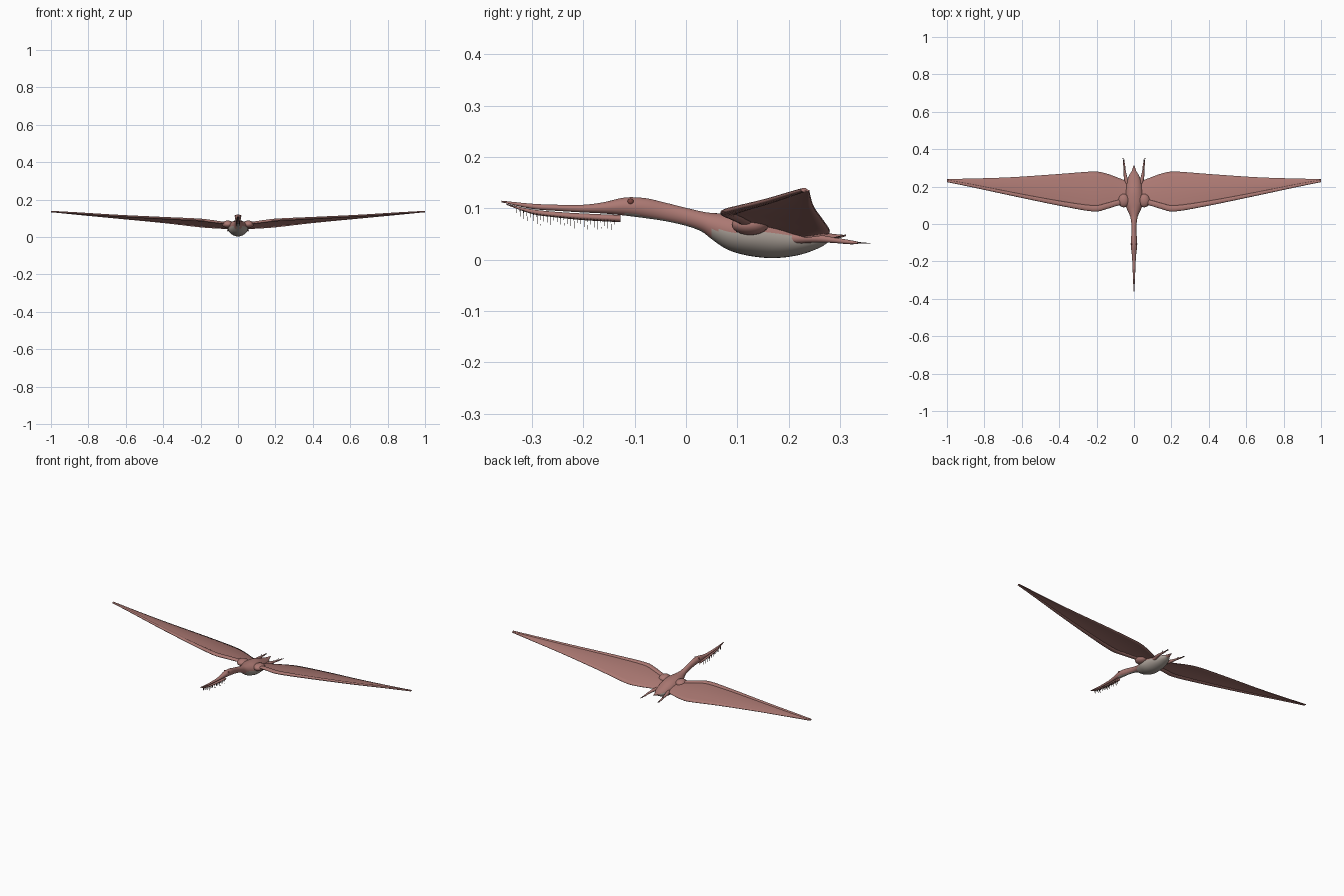
import bpy, bmesh, math, random
from mathutils import Matrix, Vector

if "Cube" in bpy.data.objects:
    bpy.data.objects.remove(bpy.data.objects["Cube"], do_unlink=True)
random.seed(4)


def material(name, r, g, b):
    mat = bpy.data.materials.new(name)
    mat.use_nodes = True
    mat.diffuse_color = (r, g, b, 1)
    shader = mat.node_tree.nodes["Principled BSDF"]
    shader.inputs["Base Color"].default_value = (r, g, b, 1)
    shader.inputs["Roughness"].default_value = 0.8
    return mat


SKIN = material("rosy skin", 0.41, 0.19, 0.17)
BELLY = material("pale belly", 0.40, 0.35, 0.31)
EYE = material("eye brown", 0.2, 0.06, 0.05)
DARK = material("dark bristle", 0.08, 0.045, 0.04)


def finish(name, bm, mats, mirror=False, thickness=0, rule=None):
    """Turn a bmesh into a smooth object with optional mirror and thickness."""
    bmesh.ops.recalc_face_normals(bm, faces=bm.faces)
    bm.normal_update()
    if rule:
        for f in bm.faces:
            f.material_index = int(rule(f.calc_center_median(), f.normal))
    mesh = bpy.data.meshes.new(name)
    bm.to_mesh(mesh)
    bm.free()
    obj = bpy.data.objects.new(name, mesh)
    bpy.context.collection.objects.link(obj)
    for m in mats:
        mesh.materials.append(m)
    bpy.ops.object.select_all(action="DESELECT")
    obj.select_set(True)
    bpy.context.view_layer.objects.active = obj
    bpy.ops.object.shade_smooth_by_angle(angle=math.radians(50))
    if thickness:
        solid = obj.modifiers.new("thickness", "SOLIDIFY")
        solid.thickness = thickness
        solid.offset = 0
    if mirror:
        obj.modifiers.new("mirror", "MIRROR")
    return obj


def spline(rows, steps=4):
    """Smooth a list of equal-length rows with a Catmull-Rom curve."""
    out = []
    for i in range(len(rows) - 1):
        a, b, c, d = (rows[max(0, min(len(rows) - 1, i + k))] for k in (-1, 0, 1, 2))
        for s in range(steps):
            t = s / steps
            out.append([q + t / 2 * (r - p + t * (2 * p - 5 * q + 4 * r - u
                        + t * (3 * (q - r) + u - p)))
                        for p, q, r, u in zip(a, b, c, d)])
    out.append(list(rows[-1]))
    return out


def loft(bm, rows, along="y", sides=20):
    """Skin elliptical rings given as x, y, z, half width, half height."""
    rings = []
    for x, y, z, w, h in rows:
        ring = []
        for i in range(sides):
            a = math.tau * i / sides
            u, v = math.cos(a) * w, math.sin(a) * h
            ring.append(bm.verts.new((x + u, y, z + v) if along == "y" else (x, y + u, z + v)))
        rings.append(ring)
    for a, b in zip(rings, rings[1:]):
        for i in range(sides):
            j = (i + 1) % sides
            bm.faces.new((a[i], a[j], b[j], b[i]))
    bm.faces.new(rings[0])
    bm.faces.new(rings[-1])


def profile(rows):
    """Convert y, top, bottom, half width into centred rings."""
    return [(0, y, (t + b) / 2, w, (t - b) / 2) for y, t, b, w in spline(rows)]


def spike(bm, start, end, radius, sides=5):
    start, end = Vector(start), Vector(end)
    turn = (end - start).to_track_quat("Z", "Y").to_matrix().to_4x4()
    bmesh.ops.create_cone(bm, segments=sides, cap_ends=True, radius1=radius,
                          radius2=radius * 0.15, depth=(end - start).length,
                          matrix=Matrix.Translation((start + end) / 2) @ turn)


def ball(name, centre, size, mat):
    bm = bmesh.new()
    bmesh.ops.create_uvsphere(bm, u_segments=20, v_segments=12, radius=1,
                              matrix=Matrix.Translation(centre) @ Matrix.Diagonal((*size, 1)))
    finish(name, bm, [mat], mirror=True)


# Upper beak, head, neck, body and tail in one skin
def is_belly(c, n):
    if c.y < 0.05:
        return c.y > -0.12 and n.z < -0.72
    return c.y < 0.28 and c.z < 0.058 - 0.06 * (c.y - 0.06)


bm = bmesh.new()
loft(bm, profile([
    (-0.36, 0.115, 0.112, 0.002), (-0.3, 0.109, 0.099, 0.005),
    (-0.25, 0.107, 0.095, 0.007), (-0.2, 0.107, 0.092, 0.009),
    (-0.16, 0.112, 0.09, 0.012), (-0.12, 0.121, 0.086, 0.017),
    (-0.08, 0.12, 0.081, 0.016), (-0.04, 0.111, 0.075, 0.013),
    (0, 0.101, 0.066, 0.014), (0.03, 0.094, 0.055, 0.018),
    (0.05, 0.091, 0.04, 0.024), (0.08, 0.09, 0.02, 0.038),
    (0.12, 0.09, 0.008, 0.053), (0.17, 0.085, 0.003, 0.049),
    (0.22, 0.069, 0.009, 0.041), (0.26, 0.056, 0.023, 0.027),
    (0.28, 0.051, 0.035, 0.014), (0.312, 0.048, 0.046, 0.002)]), sides=32)
finish("body", bm, [SKIN, BELLY], rule=is_belly)

# Lower jaw with a blunt rear end
JAW = profile([(-0.35, 0.109, 0.107, 0.002), (-0.3, 0.098, 0.089, 0.005),
               (-0.25, 0.093, 0.082, 0.007), (-0.2, 0.09, 0.077, 0.009),
               (-0.128, 0.087, 0.073, 0.011)])
bm = bmesh.new()
loft(bm, JAW, sides=16)
finish("lower_jaw", bm, [SKIN])

# Filter bristles hanging from the jaw edges
bm = bmesh.new()
count = 30
for i in range(count):
    y = -0.33 + 0.19 * i / (count - 1)
    x, _, z, w, h = min((r[0], r[1], r[2], r[3], r[4]) for r in JAW if r[1] >= y)
    drop = random.uniform(0.013, 0.019) + h
    spike(bm, (w * 0.8, y, z), (w * 0.9, y + 0.001, z - drop), 0.0009, 4)
finish("jaw_bristles", bm, [DARK], mirror=True)

ball("eye", (0.013, -0.108, 0.113), (0.005, 0.006, 0.006), EYE)
ball("shoulder", (0.055, 0.125, 0.068), (0.03, 0.036, 0.02), SKIN)

# Wing rows: x, leading y, leading z, trailing y, trailing z, arm half width
WING = spline([
    (0.03, 0.108, 0.068, 0.225, 0.044, 0.014), (0.08, 0.1, 0.075, 0.245, 0.045, 0.015),
    (0.15, 0.079, 0.085, 0.27, 0.049, 0.016), (0.22, 0.067, 0.092, 0.28, 0.055, 0.016),
    (0.4, 0.098, 0.101, 0.267, 0.076, 0.013), (0.65, 0.15, 0.114, 0.25, 0.1, 0.01),
    (0.85, 0.193, 0.127, 0.243, 0.119, 0.008), (1, 0.224, 0.136, 0.24, 0.134, 0.006)])

# Arm and long wing finger along the leading edge
bm = bmesh.new()
loft(bm, [(x, y + w, z, w, w * 0.35 + 0.002) for x, y, z, _, _, w in WING], along="x", sides=14)
finish("wing_arm", bm, [SKIN], mirror=True)

# Gently arched wing membrane
bm = bmesh.new()
chord = 8
grid = []
for x, y0, z0, y1, z1, w in WING:
    y0 += w
    grid.append([bm.verts.new((x, y0 + (y1 - y0) * k / chord,
                               z0 + (z1 - z0) * k / chord
                               + 0.04 * (y1 - y0) * math.sin(math.pi * k / chord)))
                 for k in range(chord + 1)])
for a, b in zip(grid, grid[1:]):
    for k in range(chord):
        bm.faces.new((a[k], b[k], b[k + 1], a[k + 1]))
finish("wing_membrane", bm, [SKIN], mirror=True, thickness=0.003)

# Trailing hind leg
bm = bmesh.new()
loft(bm, spline([(0.03, 0.2, 0.042, 0.012, 0.012), (0.044, 0.245, 0.042, 0.01, 0.009),
                 (0.049, 0.28, 0.039, 0.006, 0.006), (0.053, 0.32, 0.034, 0.005, 0.004),
                 (0.055, 0.335, 0.033, 0.003, 0.002)]), sides=12)
finish("hind_leg", bm, [SKIN], mirror=True)

# Toes fanning from the foot, with one short spur
bm = bmesh.new()
for dx, length in ((-0.005, 0.024), (0, 0.032), (0.005, 0.028)):
    spike(bm, (0.054 + dx * 0.3, 0.328, 0.033), (0.056 + dx, 0.328 + length, 0.032), 0.002)
spike(bm, (0.05, 0.285, 0.041), (0.056, 0.312, 0.049), 0.002)
finish("toes", bm, [DARK], mirror=True)
